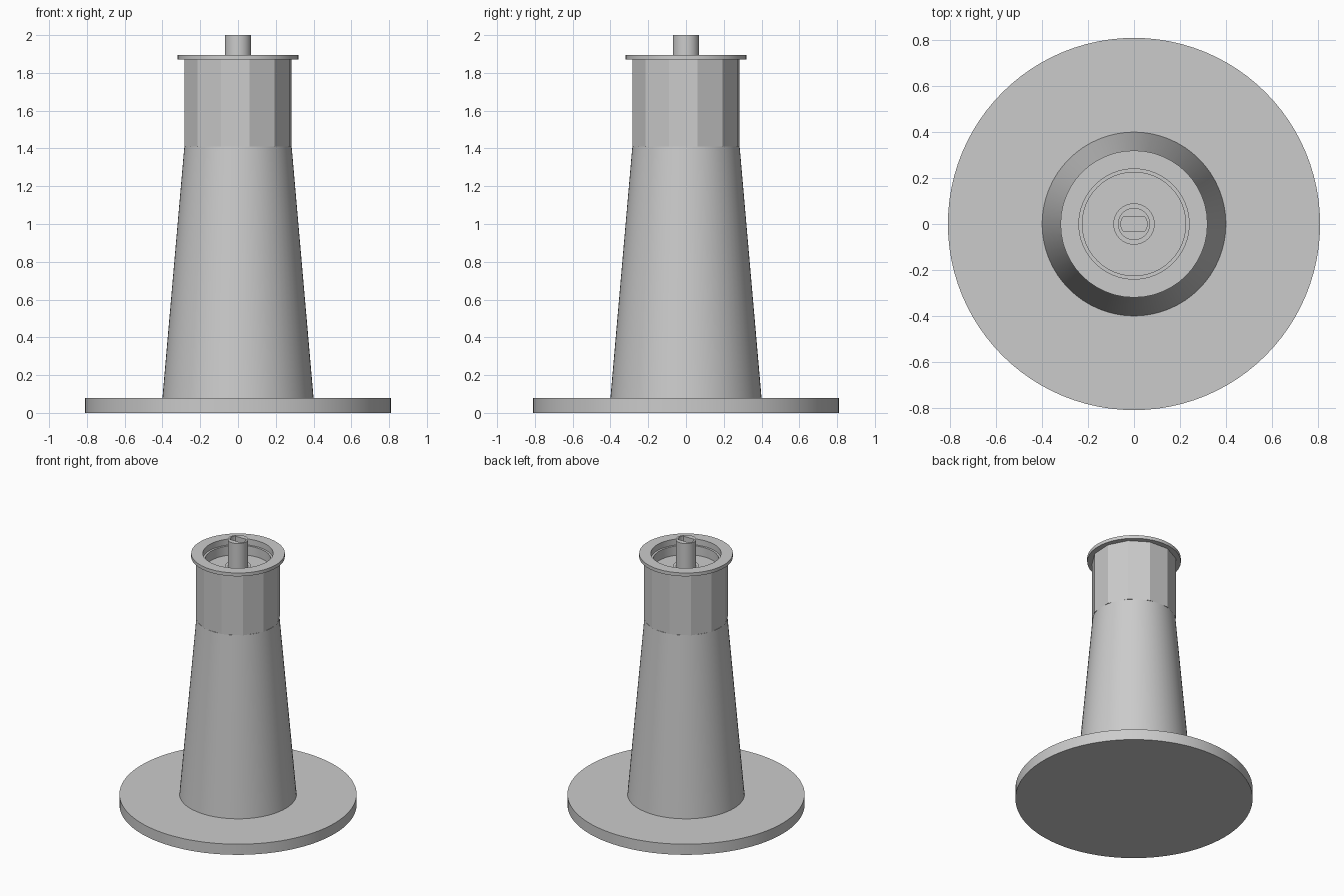
import bpy, bmesh, math

cube = bpy.data.objects.get("Cube")
if cube:
    bpy.data.objects.remove(cube, do_unlink=True)

GREY = (0.6, 0.6, 0.6, 1.0)
metal = bpy.data.materials.new("plain_grey")
metal.use_nodes = True
metal.diffuse_color = GREY
metal.node_tree.nodes["Principled BSDF"].inputs["Base Color"].default_value = GREY


def lathe(name, profile, sides, turn=0.0, smooth=True, cap_start=True, cap_end=True):
    """Revolve (radius, z[, flat half-width]) points; the flat clips the ring in y."""
    bm = bmesh.new()
    rings = []
    for r, z, *flat in profile:
        ring = []
        for i in range(sides):
            a = turn + math.tau * i / sides
            x, y = r * math.cos(a), r * math.sin(a)
            if flat and abs(y) > flat[0]:
                y = math.copysign(flat[0], y)
            ring.append(bm.verts.new((x, y, z)))
        rings.append(ring)
    for low, high in zip(rings, rings[1:]):
        for i in range(sides):
            j = (i + 1) % sides
            bm.faces.new((low[i], low[j], high[j], high[i]))
    if cap_start:
        bm.faces.new(rings[0][::-1])
    if cap_end:
        bm.faces.new(rings[-1])
    mesh = bpy.data.meshes.new(name)
    bm.to_mesh(mesh)
    bm.free()
    mesh.materials.append(metal)
    obj = bpy.data.objects.new(name, mesh)
    bpy.context.collection.objects.link(obj)
    if smooth:
        bpy.ops.object.select_all(action="DESELECT")
        obj.select_set(True)
        bpy.context.view_layer.objects.active = obj
        bpy.ops.object.shade_smooth_by_angle(angle=math.radians(29))
    return obj


# Round foot and tapered body
lathe("base_disc", [(0.81, 0), (0.81, 0.08)], 96)
lathe("tapered_body", [(0.40, 0.08), (0.284, 1.41)], 64, cap_start=False)

# Twelve-sided neck
lathe("faceted_neck", [(0.29, 1.41), (0.29, 1.87)], 12, turn=math.radians(12),
      smooth=False, cap_end=False)

# Flange with a stepped, recessed cup
lathe("flange_cup", [(0.25, 1.87), (0.32, 1.87), (0.32, 1.895), (0.24, 1.895),
                     (0.24, 1.85), (0.225, 1.85), (0.225, 1.78)], 48, cap_start=False)

# Central post with a collar and a flat-sided socket in its top
lathe("post_collar", [(0.09, 1.78), (0.09, 1.80)], 32, cap_start=False)
lathe("center_post", [(0.07, 1.78), (0.07, 2.0), (0.057, 2.0, 0.032),
                      (0.057, 1.94, 0.032)], 48, cap_start=False)
